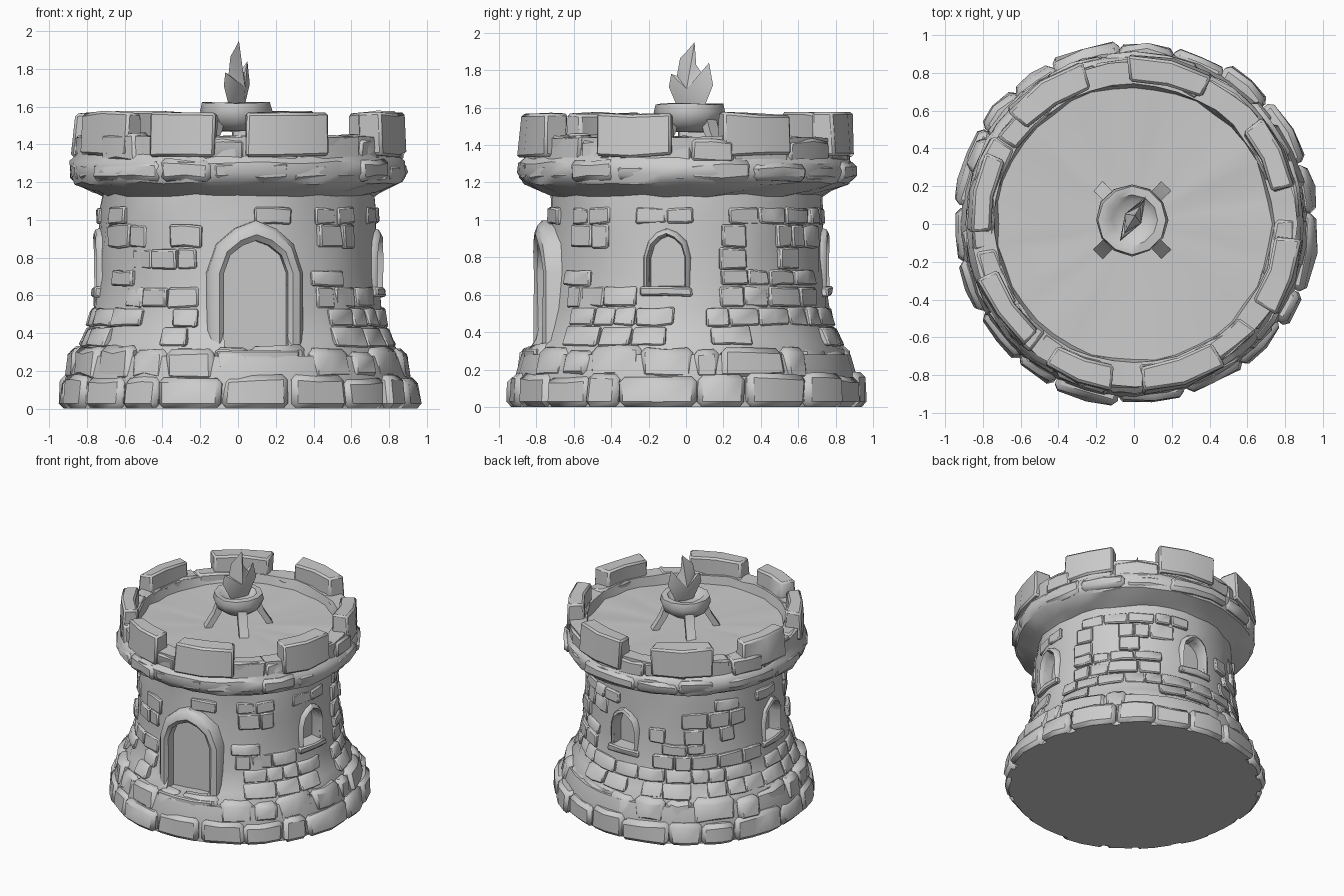
import bpy, bmesh, random
from math import sin, cos, pi, radians, ceil
from mathutils import Matrix, Vector

if "Cube" in bpy.data.objects:
    bpy.data.objects.remove(bpy.data.objects["Cube"])

random.seed(7)
J = random.uniform


def finish(bm, name, angle=40):
    bmesh.ops.recalc_face_normals(bm, faces=bm.faces)
    me = bpy.data.meshes.new(name)
    bm.to_mesh(me)
    bm.free()
    ob = bpy.data.objects.new(name, me)
    bpy.context.collection.objects.link(ob)
    smooth(ob, angle)
    return ob


def smooth(ob, angle=40):
    bpy.ops.object.select_all(action='DESELECT')
    ob.select_set(True)
    bpy.context.view_layer.objects.active = ob
    bpy.ops.object.shade_smooth_by_angle(angle=radians(angle))


def lathe(name, profile, n, jit=0.0, centre=(0, 0), angle=40):
    """Revolve (r, z) points; r = 0 ends become poles."""
    bm = bmesh.new()
    rings = []
    for r, z in profile:
        if r == 0:
            rings.append([bm.verts.new((*centre, z))] * n)
            continue
        ring = []
        for i in range(n):
            a, rr = 2 * pi * i / n, r + J(-jit, jit)
            zz = z + (J(-jit, jit) if z > 0.01 else 0)
            ring.append(bm.verts.new((centre[0] + rr * cos(a), centre[1] + rr * sin(a), zz)))
        rings.append(ring)
    for p, q in zip(rings, rings[1:]):
        for i in range(n):
            k = (i + 1) % n
            bm.faces.new(list(dict.fromkeys((p[i], p[k], q[k], q[i]))))
    return finish(bm, name, angle)


def stone(bm, a0, a1, r0, r1, z0, z1, jit=0.012, taper=0.0, step=13):
    """Curved block between two angles (degrees), with uneven corners."""
    n = max(1, ceil((a1 - a0) / step))
    rows = []
    for i in range(n + 1):
        a = radians(a0 + (a1 - a0) * i / n)
        row = []
        for r, z in ((r0, z0), (r1, z0), (r1 - taper, z1), (r0, z1)):
            b = a + J(-jit, jit)
            r += J(-jit, jit)
            z = max(0, z + (J(-jit, jit) if z > 0.01 else 0))
            row.append(bm.verts.new((r * cos(b), r * sin(b), z)))
        rows.append(row)
    for p, q in zip(rows, rows[1:]):
        for i in range(4):
            k = (i + 1) % 4
            bm.faces.new((p[i], p[k], q[k], q[i]))
    bm.faces.new(rows[0])
    bm.faces.new(rows[-1][::-1])


def chamfer(bm, width):
    bmesh.ops.recalc_face_normals(bm, faces=bm.faces)
    edges = [e for e in bm.edges if e.calc_face_angle(0) > 0.7]
    bmesh.ops.bevel(bm, geom=edges, offset=width, segments=1, profile=0.5, affect='EDGES')


def course(name, count, r0, r1, z0, z1, jr, jit, bevel, taper=0.0):
    """Full ring of stones with uneven lengths and depths."""
    bm = bmesh.new()
    w = 360 / count
    cuts = [i * w + J(-0.25, 0.25) * w for i in range(count)]
    cuts.append(cuts[0] + 360)
    for a, b in zip(cuts, cuts[1:]):
        stone(bm, a + 0.2, b - 0.2, r0, r1 + J(-jr, jr), z0, z1 + J(-0.015, 0.015), jit, taper)
    chamfer(bm, bevel)
    return finish(bm, name)


def arch(w, z0, spring, peak):
    """Arch outline in (u, z), from bottom left over the peak to bottom right."""
    rise = peak - spring
    left = [(-w, z0), (-w, spring), (-w * 0.8, spring + rise * 0.55), (-w * 0.42, spring + rise * 0.85)]
    return left + [(0, peak)] + [(-u, z) for u, z in left[::-1]]


def place(bm, az):
    bmesh.ops.rotate(bm, verts=bm.verts, cent=(0, 0, 0), matrix=Matrix.Rotation(radians(az + 90), 3, 'Z'))


# tower body: wall, cornice, parapet and roof floor
PROFILE = [(0, 0.02), (0.86, 0.02), (0.85, 0.31), (0.805, 0.36), (0.765, 0.52), (0.745, 0.7), (0.735, 0.88),
           (0.73, 1.03), (0.725, 1.13), (0.78, 1.155), (0.87, 1.195), (0.895, 1.25), (0.89, 1.305),
           (0.855, 1.34), (0.86, 1.44), (0.74, 1.44), (0.725, 1.37), (0.4, 1.365), (0, 1.36)]
body = lathe("tower_body", PROFILE, 40, 0.009)


def wall_r(z):
    for (r0, z0), (r1, z1) in zip(PROFILE[2:8], PROFILE[3:9]):
        if z0 <= z <= z1:
            return r0 + (r1 - r0) * (z - z0) / (z1 - z0)
    return 0.73


# openings: (name, azimuth, half width, bottom, spring, peak, frame width, recess radius, front radius)
OPENINGS = [("door", -83, 0.17, 0.31, 0.72, 0.89, 0.085, 0.70, 0.815)]
OPENINGS += [("window_" + s, az, 0.095, 0.64, 0.80, 0.915, 0.035, 0.66, 0.765)
             for s, az in (("right", -8), ("back", 87), ("left", 184))]

for name, az, w, z0, spring, peak, fw, rin, rout in OPENINGS:
    # recess cut into the wall
    bm = bmesh.new()
    pts = arch(w, z0, spring, peak)
    front = [bm.verts.new((u, -1.0, z)) for u, z in pts]
    back = [bm.verts.new((u, -rin, z)) for u, z in pts]
    bm.faces.new(front)
    bm.faces.new(back[::-1])
    for i in range(len(pts)):
        k = (i + 1) % len(pts)
        bm.faces.new((front[i], back[i], back[k], front[k]))
    place(bm, az)
    cutter = finish(bm, name + "_cutter")
    cutter.hide_render = True
    mod = body.modifiers.new(name, 'BOOLEAN')
    mod.operation, mod.solver, mod.object = 'DIFFERENCE', 'EXACT', cutter
    bpy.context.view_layer.objects.active = body
    bpy.ops.object.modifier_apply(modifier=mod.name)
    bpy.data.objects.remove(cutter)
    # raised stone surround
    bm = bmesh.new()
    rows = []
    for t, r in ((0, 0.64), (0, rout - 0.025), (0.3, rout), (0.75, rout - 0.01), (1, rout - 0.04), (1, 0.64)):
        e = fw * t
        rows.append([bm.verts.new((u, -(r - 0.45 * u * u) + J(-.005, .005), z))
                     for u, z in arch(w + e, z0 - 0.01, spring, peak + e * 1.25)])
    for p, q in zip(rows, rows[1:] + rows[:1]):
        for i in range(len(p) - 1):
            bm.faces.new((p[i], p[i + 1], q[i + 1], q[i]))
    for end in (0, -1):
        bm.faces.new([row[end] for row in rows])
    place(bm, az)
    finish(bm, name + "_surround")
    # sill
    bm = bmesh.new()
    half = 10.5 if name != "door" else 15
    stone(bm, az - half, az + half, 0.64, wall_r(z0) + 0.03, z0 - 0.05, z0 + 0.005, 0.006)
    chamfer(bm, 0.01)
    finish(bm, name + "_sill")
smooth(body)

# scattered stones standing slightly proud of the wall
bm = bmesh.new()
z = 0.33
while z < 1.02:
    h = J(0.085, 0.125)
    a = J(0, 20)
    stop = a + 345
    while a < stop:
        w = J(8, 17)
        clear = True
        for name, az, ow, oz0, spring, peak, fw, rin, rout in OPENINGS:
            off = abs((a + w / 2 - az + 180) % 360 - 180)
            if off < w / 2 + (20 if name == "door" else 11) and z < peak + fw and z + h > oz0 - 0.05:
                clear = False
        if clear and random.random() < (0.75 if z < 0.55 else 0.5):
            rb, rt = wall_r(z), wall_r(z + h)
            stone(bm, a, a + w, 0.68, rb + J(0.008, 0.028), z, z + h - 0.006, 0.007, rb - rt)
        a += w + 0.6
    z += h
chamfer(bm, 0.009)
finish(bm, "wall_stones")

# stepped plinth of rough stones over a flat foot
lathe("plinth_core", [(0, 0), (0.92, 0), (0.92, 0.14), (0.88, 0.28), (0, 0.28)], 32)
course("plinth_lower_stones", 19, 0.78, 0.965, 0.0, 0.17, 0.02, 0.013, 0.028, 0.015)
course("plinth_upper_stones", 22, 0.76, 0.915, 0.15, 0.32, 0.03, 0.014, 0.03, 0.03)

# cornice stones and low parapet between the merlons
course("cornice_stones", 15, 0.75, 0.90, 1.205, 1.31, 0.012, 0.01, 0.025)
course("parapet_stones", 17, 0.74, 0.865, 1.31, 1.44, 0.015, 0.01, 0.015)

# merlons around the rim
MERLONS = [(62, 92), (13, 40), (-33, -5), (-87, -57), (-122, -98), (199, 228), (154, 183), (108, 138)]
bm = bmesh.new()
for a0, a1 in MERLONS:
    stone(bm, a0, a1, 0.755, 0.89 + J(-0.012, 0.015), 1.34, 1.57, 0.01, 0.01, 16)
chamfer(bm, 0.014)
finish(bm, "merlons")

# fire bowl on four splayed legs
C = (-0.01, 0.02)
lathe("fire_bowl", [(0, 1.47), (0.1, 1.47), (0.165, 1.515), (0.19, 1.575), (0.18, 1.62), (0.135, 1.622),
                    (0.105, 1.585), (0, 1.575)], 12, 0.004, C, 50)
bm = bmesh.new()
for az in (45, 135, 225, 315):
    d = Vector((cos(radians(az)), sin(radians(az)), 0))
    t = Vector((-d.y, d.x, 0)) * 0.035
    o = Vector((*C, 0))
    rows = []
    for r, zz in ((0.235, 1.355), (0.165, 1.47), (0.14, 1.54)):
        p = o + d * r + Vector((0, 0, zz))
        rows.append([bm.verts.new(p + s * t + k * d) for s, k in ((-1, -.025), (1, -.025), (1, .025), (-1, .025))])
    for p, q in zip(rows, rows[1:]):
        for i in range(4):
            bm.faces.new((p[i], p[i - 3], q[i - 3], q[i]))
    bm.faces.new(rows[0])
    bm.faces.new(rows[-1])
finish(bm, "bowl_legs", 30)

# flat three-tongued flame set diagonally
OUTLINE = [(-.06, 1.57), (-.13, 1.71), (-.115, 1.78), (-.08, 1.77), (-.06, 1.865), (-.02, 1.90), (.03, 1.95),
           (.04, 1.83), (.085, 1.77), (.12, 1.84), (.145, 1.72), (.075, 1.57)]
bm = bmesh.new()
d, t = Vector((0.5, 0.86, 0)), Vector((0.86, -0.5, 0))
at = lambda s, k, zz: Vector((*C, zz)) + d * s + t * k
rim = [bm.verts.new(at(s, 0, zz)) for s, zz in OUTLINE]
tips = [bm.verts.new(at(0.01, k, 1.70)) for k in (-0.05, 0.05)]
for i in range(len(rim)):
    for tip in tips:
        bm.faces.new((rim[i - 1], rim[i], tip))
finish(bm, "flame", 50)
